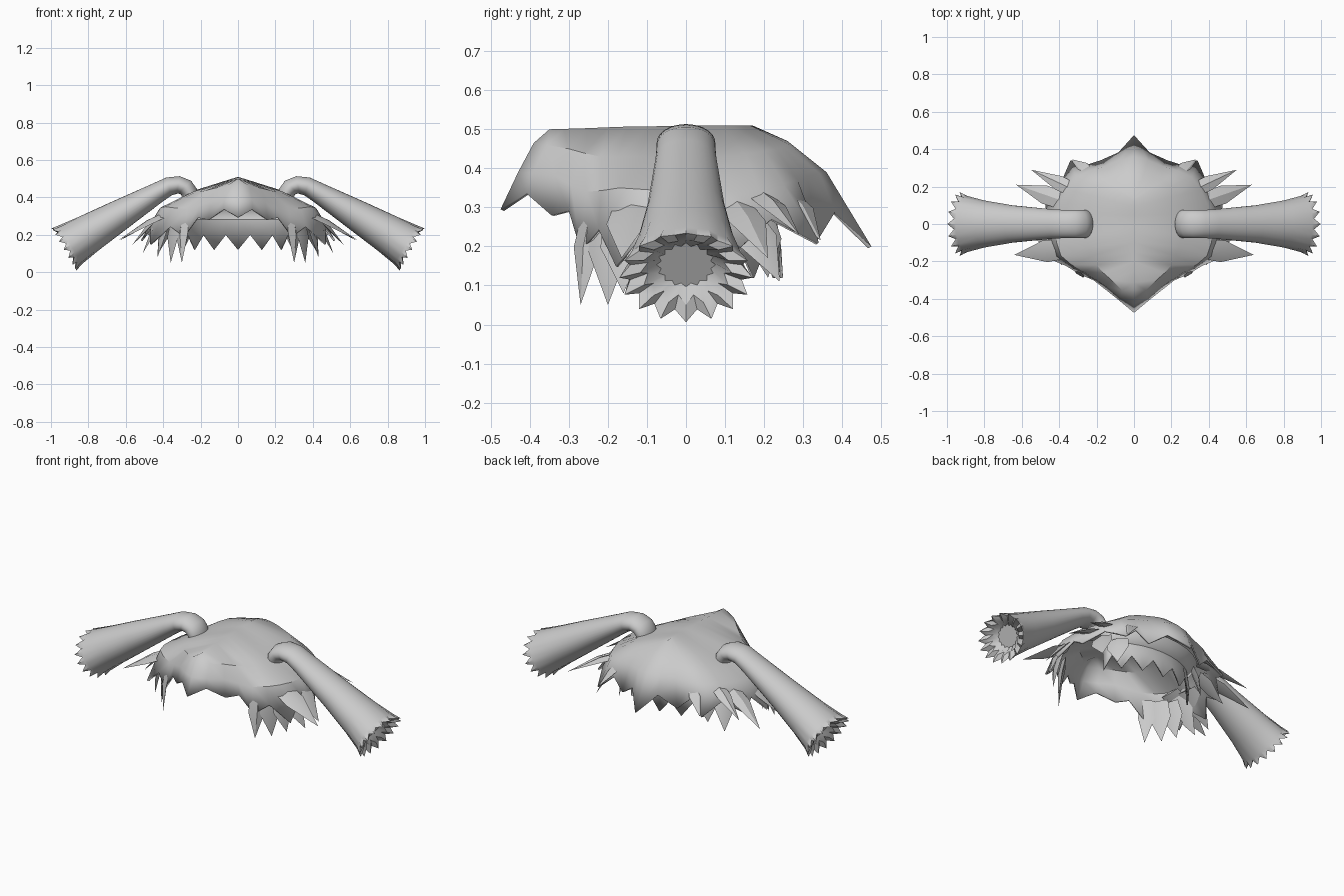
import bpy, math
from mathutils import Vector as V

if "Cube" in bpy.data.objects:
    bpy.data.objects.remove(bpy.data.objects["Cube"])


def make(name, verts, faces, angle=40, thick=0):
    me = bpy.data.meshes.new(name)
    me.from_pydata([tuple(v) for v in verts], [], faces)
    me.update()
    ob = bpy.data.objects.new(name, me)
    bpy.context.collection.objects.link(ob)
    bpy.ops.object.select_all(action='DESELECT')
    ob.select_set(True)
    bpy.context.view_layer.objects.active = ob
    if not thick:
        bpy.ops.object.mode_set(mode='EDIT')
        bpy.ops.mesh.select_all(action='SELECT')
        bpy.ops.mesh.normals_make_consistent(inside=False)
        bpy.ops.object.mode_set(mode='OBJECT')
    else:                           # open sheets: make them face outwards
        out = sum(p.normal.dot(p.center - V((0, 0, .1))) for p in me.polygons)
        if out < 0:
            me.flip_normals()
    bpy.ops.object.shade_smooth_by_angle(angle=math.radians(angle))
    mirror = ob.modifiers.new("mirror", 'MIRROR')
    mirror.merge_threshold = 0.001
    if thick:
        s = ob.modifiers.new("thickness", 'SOLIDIFY')
        s.thickness = thick
        s.offset = -1
    return ob


def catmull(a, b, c, d, t):
    return 0.5 * (2*b + (c-a)*t + (2*a-5*b+4*c-d)*t*t + (3*b-a-3*c+d)*t**3)


def grid_faces(cols, rows):
    return [(i*rows+j, i*rows+j+1, (i+1)*rows+j+1, (i+1)*rows+j)
            for i in range(cols-1) for j in range(rows-1)]


# Draped mantle: half profiles from front to back, ridge / shoulder / flank / hem
P = [
    [(0, -.35, .50), (0, -.39, .465), (0, -.43, .39), (0, -.475, .295)],
    [(0, -.25, .503), (.12, -.30, .45), (.145, -.335, .38), (.16, -.345, .28)],
    [(0, -.15, .507), (.20, -.22, .43), (.27, -.255, .34), (.29, -.27, .19)],
    [(0, -.05, .508), (.24, -.12, .43), (.39, -.17, .35), (.47, -.18, .15)],
    [(0, .02, .509), (.26, 0, .42), (.42, -.02, .34), (.52, -.02, .17)],
    [(0, .07, .51), (.25, .10, .43), (.39, .11, .345), (.48, .14, .20)],
    [(0, .12, .51), (.20, .20, .445), (.31, .25, .36), (.34, .34, .21)],
    [(0, .15, .51), (.10, .25, .455), (.15, .31, .38), (.18, .34, .22)],
    [(0, .17, .51), (0, .26, .47), (0, .36, .39), (0, .475, .20)],
]
P = [[V(p) for p in col] for col in P]
SUB = 2
cols = []
flip = V((-1, 1, 1))
for i in range(8):
    for s in range(SUB):
        col = []
        for j in range(4):
            a = P[i-1][j] if i else P[1][j] * flip
            d = P[i+2][j] if i < 7 else P[7][j] * flip
            p = catmull(a, P[i][j], P[i+1][j], d, s / SUB)
            p.x = max(p.x, 0)
            col.append(p)
        cols.append(col)
cols.append([p.copy() for p in P[8]])
verts = []
for k, c in enumerate(cols):
    if k % 2:                       # notches between the hem points
        c[3] = c[3].lerp(c[2], .45)
    verts += c
make("mantle", verts, grid_faces(len(cols), 4), 35, .01)

# Inner ragged curtain under the back, folded down from the shell
verts = []
N = 6
for k in range(N + 1):
    a = math.radians(90 - 75 * k / N)
    x, y = .30 * math.cos(a), .04 + .19 * math.sin(a)
    low = .12 if k % 2 == 0 else .20
    verts += [V((x*1.15, y*1.25, .34)), V((x, y, .28)), V((x*1.02, y*1.08, low))]
make("inner_curtain", verts, grid_faces(N + 1, 3), 40, .008)

# Shaggy pointed tufts: base, tip, half width
TUFTS = [
    ((.29, -.235, .29), (.30, -.27, .05), .045),
    ((.33, -.19, .28), (.36, -.20, .05), .06),
    ((.38, -.16, .28), (.43, -.16, .08), .06),
    ((.40, -.13, .30), (.51, -.10, .10), .06),
    ((.36, -.13, .32), (.64, -.165, .17), .06),
    ((.40, -.04, .31), (.57, -.06, .14), .07),
    ((.37, .12, .315), (.63, .21, .17), .05),
    ((.30, .17, .345), (.55, .29, .23), .04),
    ((.34, .14, .28), (.42, .24, .11), .06),
    ((.26, .18, .28), (.29, .21, .12), .06),
    ((.25, .25, .34), (.33, .345, .215), .05),
]
verts, faces = [], []
for b, t, w in TUFTS:
    b, t = V(b), V(t)
    d = (t - b).normalized()
    side = d.cross(V((b.x, b.y, .3))).normalized()
    up = side.cross(d)
    if up.dot(V((b.x, b.y, .2))) < 0:
        up = -up
    mid = b.lerp(t, .4) + up * .008
    n = len(verts)
    for c, s in ((b, .9), (mid, 1)):
        verts += [c + side*w*s, c + up*.014, c - side*w*s, c - up*.01]
    verts.append(t)
    for q in range(4):
        r = (q + 1) % 4
        faces += [(n+q, n+r, n+4+r, n+4+q), (n+4+q, n+4+r, n+8)]
    faces.append((n+3, n+2, n+1, n))
make("tufts", verts, faces, 30)

# Flared sleeve: x, z, heading, half width y, half depth, pleat, tip stagger
RINGS = [
    (.255, .39, 90, .070, .040, 0, 0),
    (.262, .43, 70, .075, .045, 0, 0),
    (.285, .455, 45, .075, .048, 0, 0),
    (.32, .466, 10, .075, .048, 0, 0),
    (.37, .458, -16, .075, .050, 0, 0),
    (.43, .425, -29, .078, .055, 0, 0),
    (.65, .295, -30, .100, .085, 0, 0),
    (.80, .205, -30, .125, .104, .005, 0),
    (.895, .147, -30, .148, .118, .02, 0),
    (.92, .127, -30, .158, .122, .08, .014),
    (.905, .139, -30, .108, .088, .08, .012),
    (.88, .153, -30, .070, .060, .08, 0),
]
M = 32
verts, faces = [], []
for x, z, h, ry, rn, pl, st in RINGS:
    h = math.radians(h)
    axis = V((math.cos(h), 0, math.sin(h)))
    nor = V((-math.sin(h), 0, math.cos(h)))
    for k in range(M):
        a = 2 * math.pi * k / M
        sg = 1 if k % 2 == 0 else -1
        f = 1 + pl * sg
        verts.append(V((x, 0, z)) + V((0, ry*f*math.cos(a), 0))
                     + nor * (rn*f*math.sin(a)) + axis * st * sg)
for i in range(len(RINGS) - 1):
    for k in range(M):
        q = (k + 1) % M
        faces.append((i*M+k, i*M+q, (i+1)*M+q, (i+1)*M+k))
faces.append(tuple(reversed(range(M))))
faces.append(tuple(range((len(RINGS)-1)*M, len(RINGS)*M)))
make("sleeves", verts, faces, 35)
